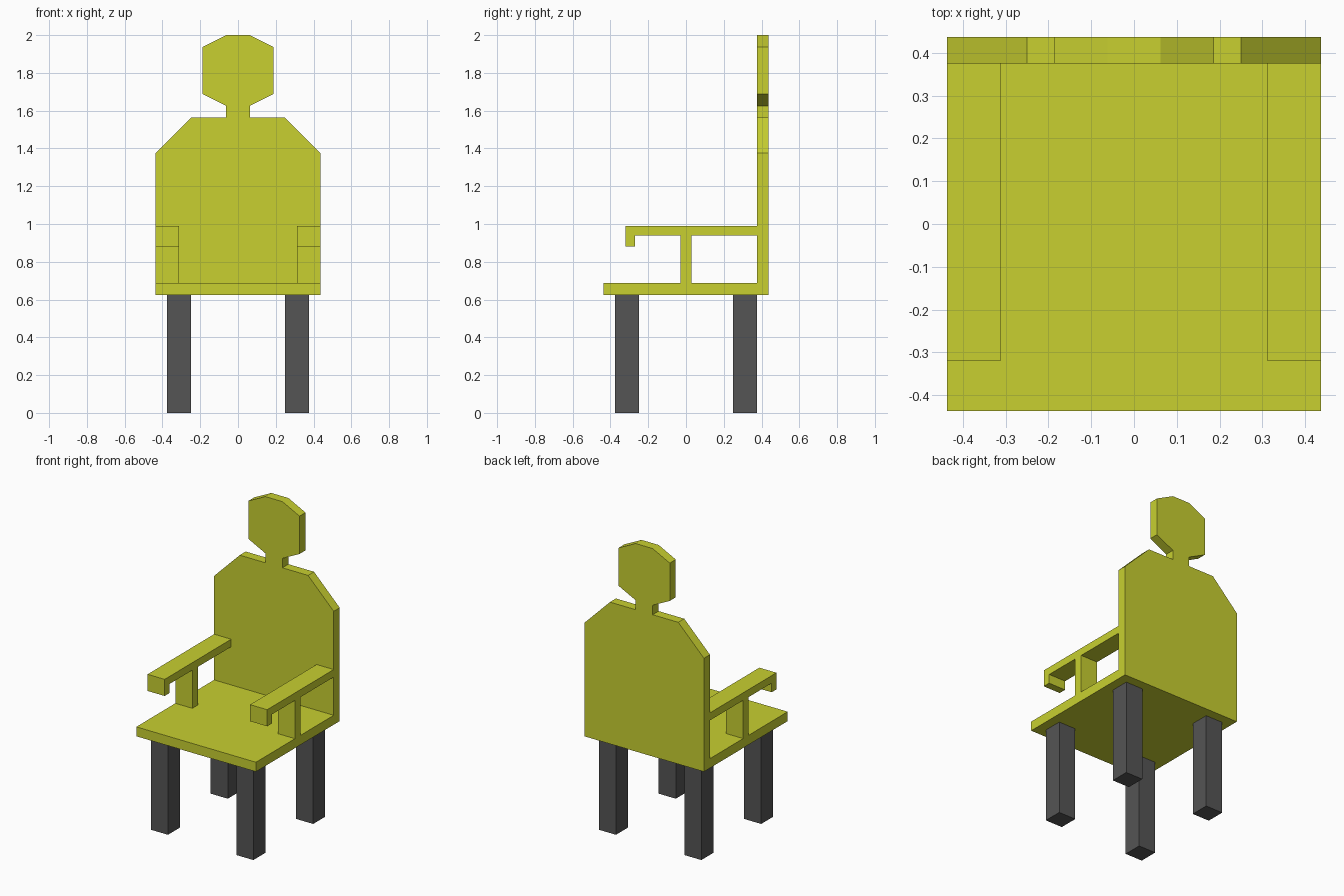
import bpy, bmesh
from mathutils import Vector

if "Cube" in bpy.data.objects:
    bpy.data.objects.remove(bpy.data.objects["Cube"])


def material(name, rgb):
    m = bpy.data.materials.new(name)
    m.diffuse_color = (*rgb, 1)
    m.use_nodes = True
    m.node_tree.nodes["Principled BSDF"].inputs["Base Color"].default_value = m.diffuse_color
    return m


YELLOW = material("yellow_paint", (0.58, 0.63, 0.03))
DARK = material("dark_grey", (0.09, 0.09, 0.09))


def prism(name, points, offset, mat):
    """Extrude a flat outline along an offset vector."""
    bm = bmesh.new()
    face = bm.faces.new([bm.verts.new(p) for p in points])
    ext = bmesh.ops.extrude_face_region(bm, geom=[face], use_keep_orig=True)
    verts = [g for g in ext["geom"] if isinstance(g, bmesh.types.BMVert)]
    bmesh.ops.translate(bm, verts=verts, vec=Vector(offset))
    bmesh.ops.recalc_face_normals(bm, faces=bm.faces)
    mesh = bpy.data.meshes.new(name)
    bm.to_mesh(mesh)
    bm.free()
    mesh.materials.append(mat)
    obj = bpy.data.objects.new(name, mesh)
    bpy.context.collection.objects.link(obj)
    return obj


def box(name, x0, x1, y0, y1, z0, z1, mat):
    base = [(x0, y0, z0), (x1, y0, z0), (x1, y1, z0), (x0, y1, z0)]
    return prism(name, base, (0, 0, z1 - z0), mat)


W, T = 0.4375, 0.0625      # half width, board thickness
SEAT = 0.625               # underside of seat
FRONT_OF_BACK = W - T

# Seat board
box("seat", -W, W, -W, FRONT_OF_BACK, SEAT, SEAT + T, YELLOW)

# Backrest cut as a head-and-shoulders silhouette
half = [(W, SEAT), (W, 1.375), (0.25, 1.5625), (0.0625, 1.5625),
        (0.0625, 1.625), (0.1875, 1.6875), (0.1875, 1.9375), (0.0625, 2.0)]
outline = half + [(-x, z) for x, z in reversed(half)]
prism("backrest", [(x, FRONT_OF_BACK, z) for x, z in outline], (0, T, 0), YELLOW)

# Armrests: rail, front lip and post in one side profile
arm = [(FRONT_OF_BACK, 0.99), (-0.32, 0.99), (-0.32, 0.88), (-0.27, 0.88),
       (-0.27, 0.94), (-0.03, 0.94), (-0.03, SEAT + T), (0.028, SEAT + T),
       (0.028, 0.94), (FRONT_OF_BACK, 0.94)]
for side, s in (("left", -1), ("right", 1)):
    prism(f"{side}_armrest", [(s * W, y, z) for y, z in arm], (-s * 0.125, 0, 0), YELLOW)

# Legs
for side, x in (("left", -0.375), ("right", 0.25)):
    for end, y in (("front", -0.375), ("back", 0.25)):
        box(f"{end}_{side}_leg", x, x + 0.125, y, y + 0.125, 0, SEAT, DARK)
